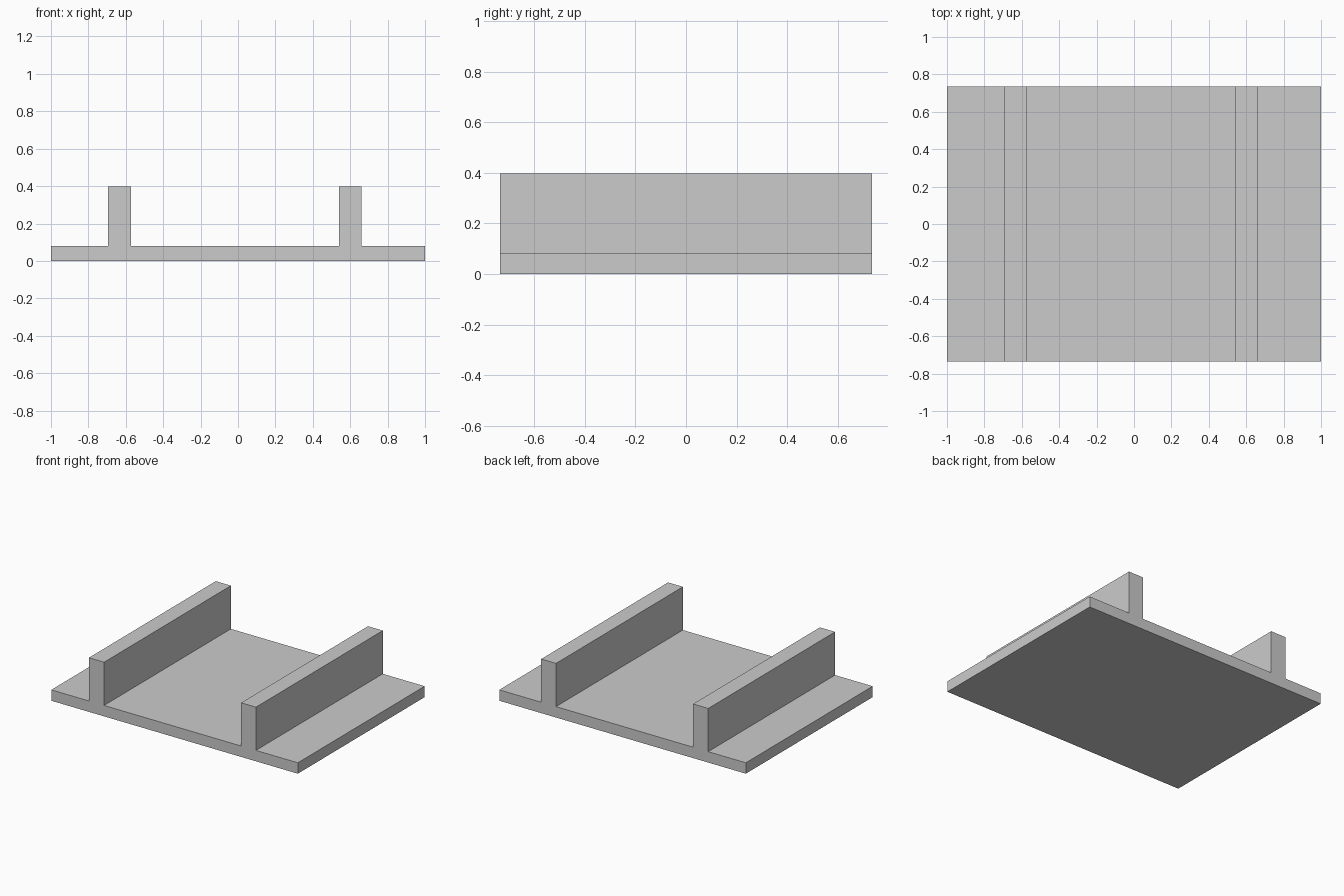
import bpy, bmesh

if "Cube" in bpy.data.objects:
    bpy.data.objects.remove(bpy.data.objects["Cube"])

HALF_DEPTH = 0.735
BASE_TOP = 0.08
RAIL_TOP = 0.397
RAILS = [(-0.695, -0.572), (0.54, 0.66)]  # left and right rail x ranges

# Cross-section: flat plate with two upright rails, traced right to left on top
profile = [(-1, 0), (1, 0), (1, BASE_TOP)]
for x0, x1 in reversed(RAILS):
    profile += [(x1, BASE_TOP), (x1, RAIL_TOP), (x0, RAIL_TOP), (x0, BASE_TOP)]
profile.append((-1, BASE_TOP))

# Extrude the section from front to back as one solid channel plate
bm = bmesh.new()
front = bm.faces.new([bm.verts.new((x, -HALF_DEPTH, z)) for x, z in profile])
ext = bmesh.ops.extrude_face_region(bm, geom=[front], use_keep_orig=True)
back = [v for v in ext["geom"] if isinstance(v, bmesh.types.BMVert)]
bmesh.ops.translate(bm, verts=back, vec=(0, 2 * HALF_DEPTH, 0))
bmesh.ops.recalc_face_normals(bm, faces=bm.faces)

mesh = bpy.data.meshes.new("railed_plate")
bm.to_mesh(mesh)
bm.free()
bpy.context.collection.objects.link(bpy.data.objects.new("railed_plate", mesh))
